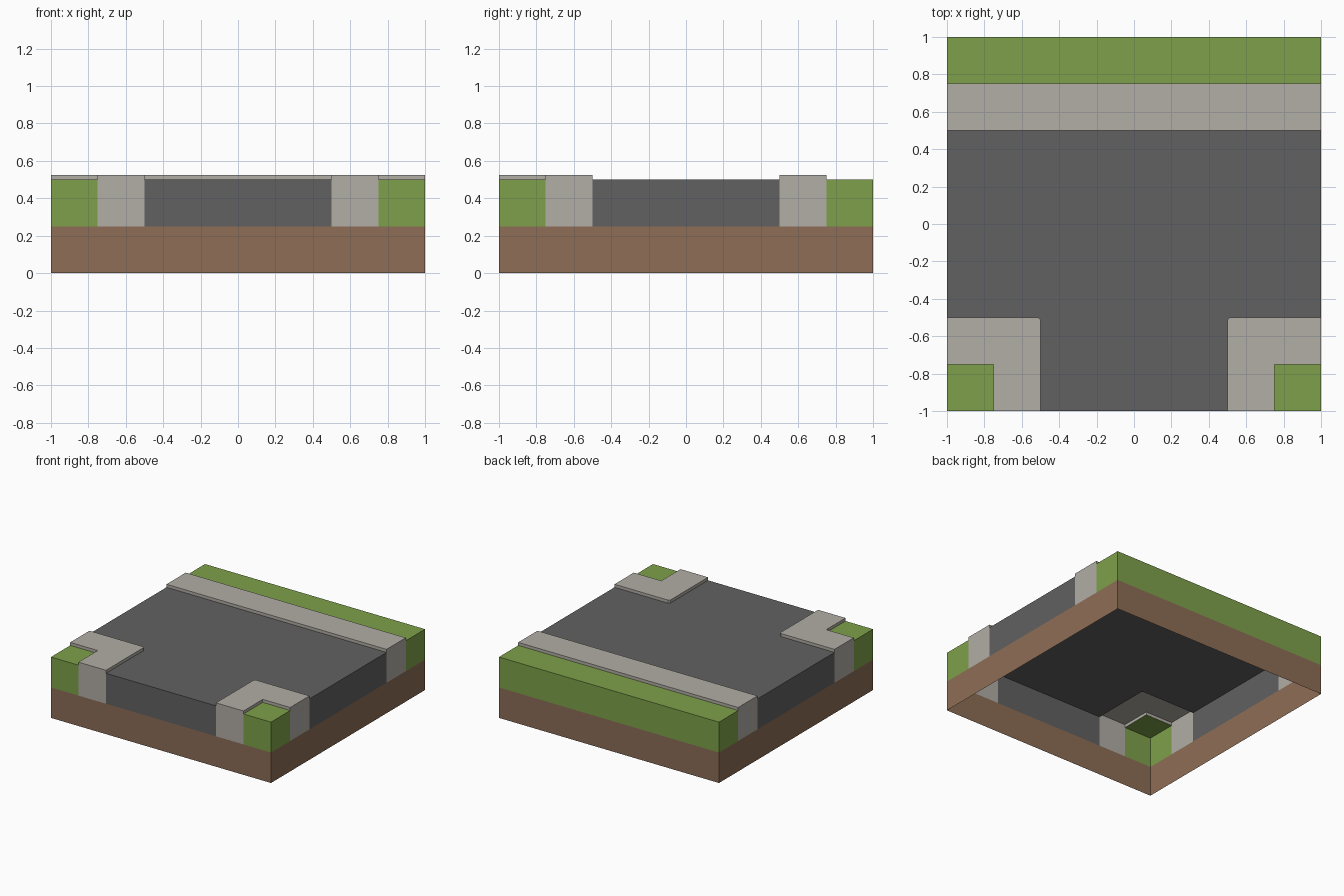
import bpy, bmesh

if "Cube" in bpy.data.objects:
    bpy.data.objects.remove(bpy.data.objects["Cube"])

BASE, LEVEL, CURB = 0.25, 0.50, 0.525   # soil top, road/grass top, kerb top
C = 0.012                               # tiny chamfer on kerb corners


def material(name, rgb):
    m = bpy.data.materials.new(name)
    m.diffuse_color = (*rgb, 1)
    m.use_nodes = True
    m.node_tree.nodes["Principled BSDF"].inputs["Base Color"].default_value = m.diffuse_color
    return m


soil = material("soil brown", (0.266, 0.153, 0.093))
green = material("grass green", (0.209, 0.352, 0.069))
stone = material("kerb stone", (0.445, 0.423, 0.381))
asphalt = material("asphalt grey", (0.120, 0.120, 0.120))


def on_border(a, b):
    """True when an outline edge lies on the outer edge of the tile."""
    return any(abs(a[i]) == 1 and a[i] == b[i] for i in (0, 1))


def slab(name, outline, mat, top, bottom=BASE, cap=True):
    """Open shell: top face, full outer walls, and steps above road level."""
    bm = bmesh.new()
    if cap:
        bm.faces.new([bm.verts.new((x, y, top)) for x, y in outline])
    for a, b in zip(outline, outline[1:] + outline[:1]):
        low = bottom if on_border(a, b) else LEVEL
        if low < top:
            bm.faces.new([bm.verts.new(p) for p in
                          ((*a, low), (*b, low), (*b, top), (*a, top))])
    bmesh.ops.remove_doubles(bm, verts=bm.verts, dist=1e-5)
    me = bpy.data.meshes.new(name)
    bm.to_mesh(me)
    bm.free()
    me.materials.append(mat)
    ob = bpy.data.objects.new(name, me)
    bpy.context.collection.objects.link(ob)


def rect(x0, y0, x1, y1):
    return [(x0, y0), (x1, y0), (x1, y1), (x0, y1)]


def mirror(outline):
    return [(-x, y) for x, y in reversed(outline)]


# Soil walls, open underneath
slab("soil_base", rect(-1, -1, 1, 1), soil, BASE, 0, cap=False)

# T-shaped road surface
half = [(0.5, -1), (0.5, -0.5 - C), (0.5 + C, -0.5), (1, -0.5), (1, 0.5)]
slab("road", half + mirror(half), asphalt, LEVEL)

# Straight kerb and grass along the back
slab("back_kerb", rect(-1, 0.5, 1, 0.75), stone, CURB)
slab("back_grass", rect(-1, 0.75, 1, 1), green, LEVEL)

# L-shaped kerbs with grass at the two front corners
corner_kerb = [(-0.75, -1), (-0.5, -1), (-0.5, -0.5 - C), (-0.5 - C, -0.5),
               (-1, -0.5), (-1, -0.75), (-0.75, -0.75)]
corner_grass = rect(-1, -1, -0.75, -0.75)
for side, flip in (("left", lambda o: o), ("right", mirror)):
    slab(side + "_corner_kerb", flip(corner_kerb), stone, CURB)
    slab(side + "_corner_grass", flip(corner_grass), green, LEVEL)
